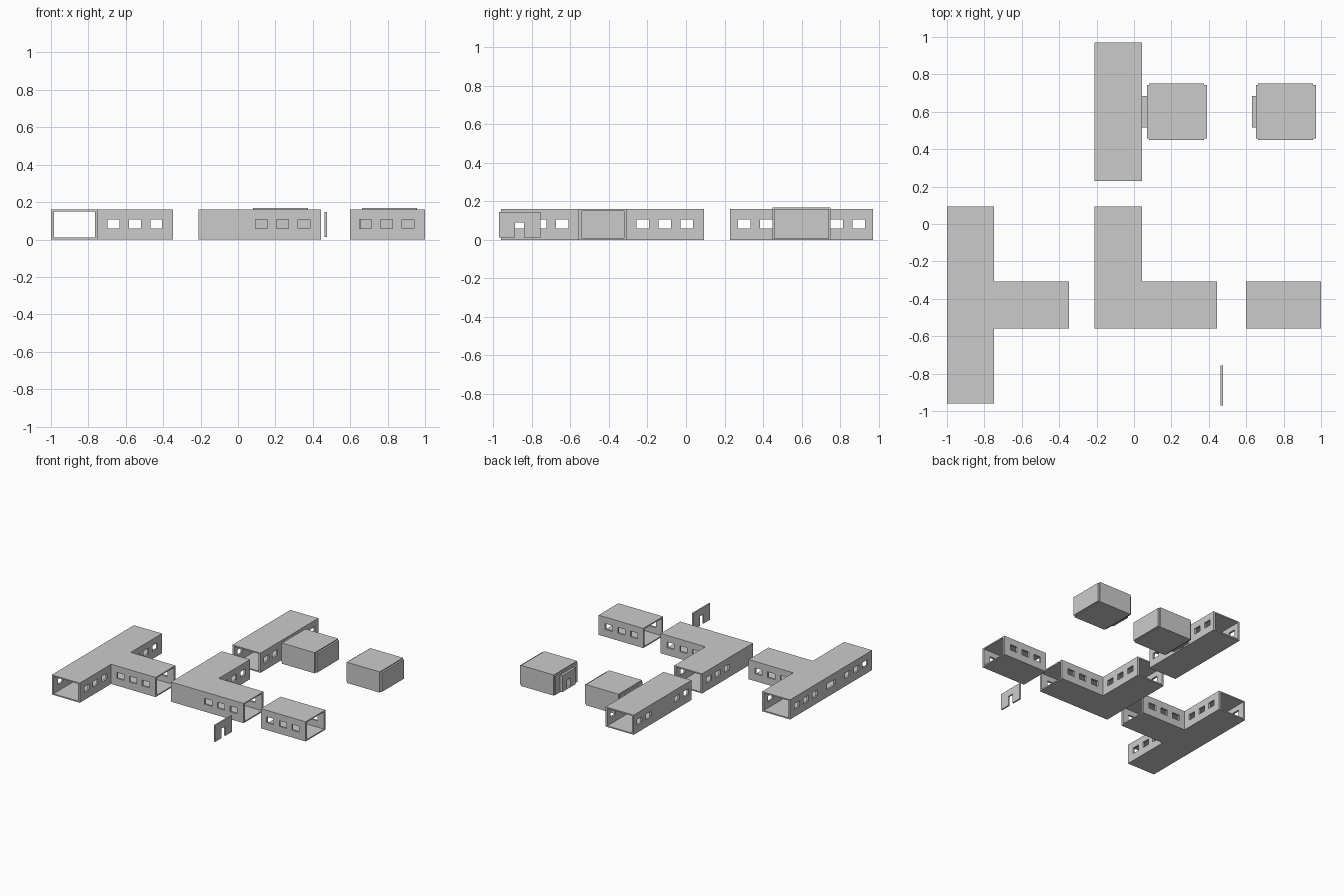
import bpy, bmesh

if "Cube" in bpy.data.objects:
    bpy.data.objects.remove(bpy.data.objects["Cube"])

H, WALL, SLAB = 0.16, 0.016, 0.01
WIN_OFFSETS = (0.083, 0.197, 0.311)
WIN_W, WIN_Z0, WIN_Z1 = 0.064, 0.06, 0.107


def prism(name, pts, z0, z1):
    bm = bmesh.new()
    base = bm.faces.new([bm.verts.new((x, y, z0)) for x, y in pts])
    top = bmesh.ops.extrude_face_region(bm, geom=[base])["geom"]
    for v in top:
        if isinstance(v, bmesh.types.BMVert):
            v.co.z = z1
    bmesh.ops.recalc_face_normals(bm, faces=bm.faces)
    me = bpy.data.meshes.new(name)
    bm.to_mesh(me)
    bm.free()
    ob = bpy.data.objects.new(name, me)
    bpy.context.collection.objects.link(ob)
    return ob


def box(name, x0, x1, y0, y1, z0, z1):
    return prism(name, [(x0, y0), (x1, y0), (x1, y1), (x0, y1)], z0, z1)


def combine(ob, others, op="DIFFERENCE"):
    for c in others:
        m = ob.modifiers.new("bool", "BOOLEAN")
        m.operation, m.solver, m.object = op, "EXACT", c
        c.hide_render = True
    bpy.context.view_layer.update()
    dg = bpy.context.evaluated_depsgraph_get()
    me = bpy.data.meshes.new_from_object(ob.evaluated_get(dg))
    ob.modifiers.clear()
    ob.data = me
    for c in others:
        bpy.data.objects.remove(c)
    return ob


def win_x(x, y0, y1):
    """Window cutter running along y, centred on x."""
    return box("cut", x - WIN_W / 2, x + WIN_W / 2, y0 - 0.02, y1 + 0.02, WIN_Z0, WIN_Z1)


def win_y(y, x0, x1, w=WIN_W):
    """Window cutter running along x, centred on y."""
    return box("cut", x0 - 0.02, x1 + 0.02, y - w / 2, y + w / 2, WIN_Z0, WIN_Z1)


B0, B1 = -0.56, -0.307        # side branch width in y
S, N = -0.961, 0.093          # long run ends in y
E, W = 0.05, WALL             # overshoot at open ends, wall thickness

# T-shaped corridor
x0, x1, x2 = -1.0, -0.748, -0.348
t = prism("t_corridor", [(x0, S), (x1, S), (x1, B0), (x2, B0), (x2, B1), (x1, B1), (x1, N), (x0, N)], 0, H)
inner = prism("cut", [(x0 + W, S - E), (x1 - W, S - E), (x1 - W, B0 + W), (x2 + E, B0 + W),
                      (x2 + E, B1 - W), (x1 - W, B1 - W), (x1 - W, N + E), (x0 + W, N + E)], SLAB, H - SLAB)
cuts = [inner, win_y((B0 + B1) / 2, x0, x0 + 0.03, 0.1)]
for o in WIN_OFFSETS:
    cuts += [win_x(x1 + o, B0, B1), win_y(B1 + o, x0, x1), win_y(B0 - o, x0, x1)]
combine(t, cuts)

# L-shaped corridor
x0, x1, x2 = -0.21, 0.042, 0.443
l = prism("l_corridor", [(x0, B0), (x2, B0), (x2, B1), (x1, B1), (x1, N), (x0, N)], 0, H)
inner = prism("cut", [(x0 + W, B0 + W), (x2 + E, B0 + W), (x2 + E, B1 - W), (x1 - W, B1 - W),
                      (x1 - W, N + E), (x0 + W, N + E)], SLAB, H - SLAB)
cuts = [inner]
for o in WIN_OFFSETS:
    cuts += [win_x(x1 + o, B0, B1), win_y(B1 + o, x0, x1)]
combine(l, cuts)

# Straight corridor
x0, x1 = 0.598, 1.0
s = box("straight_corridor", x0, x1, B0, B1, 0, H)
combine(s, [box("cut", x0 - E, x1 + E, B0 + W, B1 - W, SLAB, H - SLAB)]
        + [win_x(x0 + o, B0, B1) for o in WIN_OFFSETS])

# Corridor that a room plugs into
x0, x1, yc = -0.21, 0.042, 0.6
r = box("room_corridor", x0, x1, 0.229, 0.971, 0, H)
cuts = [box("cut", x0 + W, x1 - W, 0.1, 1.1, SLAB, H - SLAB),
        box("cut", x1 - 0.03, x1 + E, yc - 0.022, yc + 0.022, SLAB, 0.088)]
cuts += [win_y(yc + sgn * o, x0, x1) for o in (0.183, 0.297) for sgn in (-1, 1)]
combine(r, cuts)


# Rooms: block with raised end plates and a doorway neck
def room(name, x, neck_x):
    body = box(name, x, x + 0.294, yc - 0.15, yc + 0.15, 0, 0.168)
    combine(body, [box("plates", x - 0.011, x + 0.309, yc - 0.142, yc + 0.142, 0.006, 0.16),
                   box("neck", neck_x, x + 0.05, yc - 0.085, yc + 0.085, 0.012, 0.145)], "UNION")
    combine(body, [box("cut", x + 0.01, x + 0.284, yc - 0.135, yc + 0.135, 0.016, 0.15),
                   box("cut", neck_x - E, x + 0.06, yc - 0.022, yc + 0.022, 0.016, 0.088)])


room("attached_room", 0.08, 0.0425)
room("separate_room", 0.663, 0.632)

# Loose doorway panel
panel = box("doorway_panel", 0.463, 0.475, -0.971, -0.757, 0.013, 0.146)
combine(panel, [box("cut", 0.4, 0.5, -0.887, -0.841, -0.05, 0.09)])
